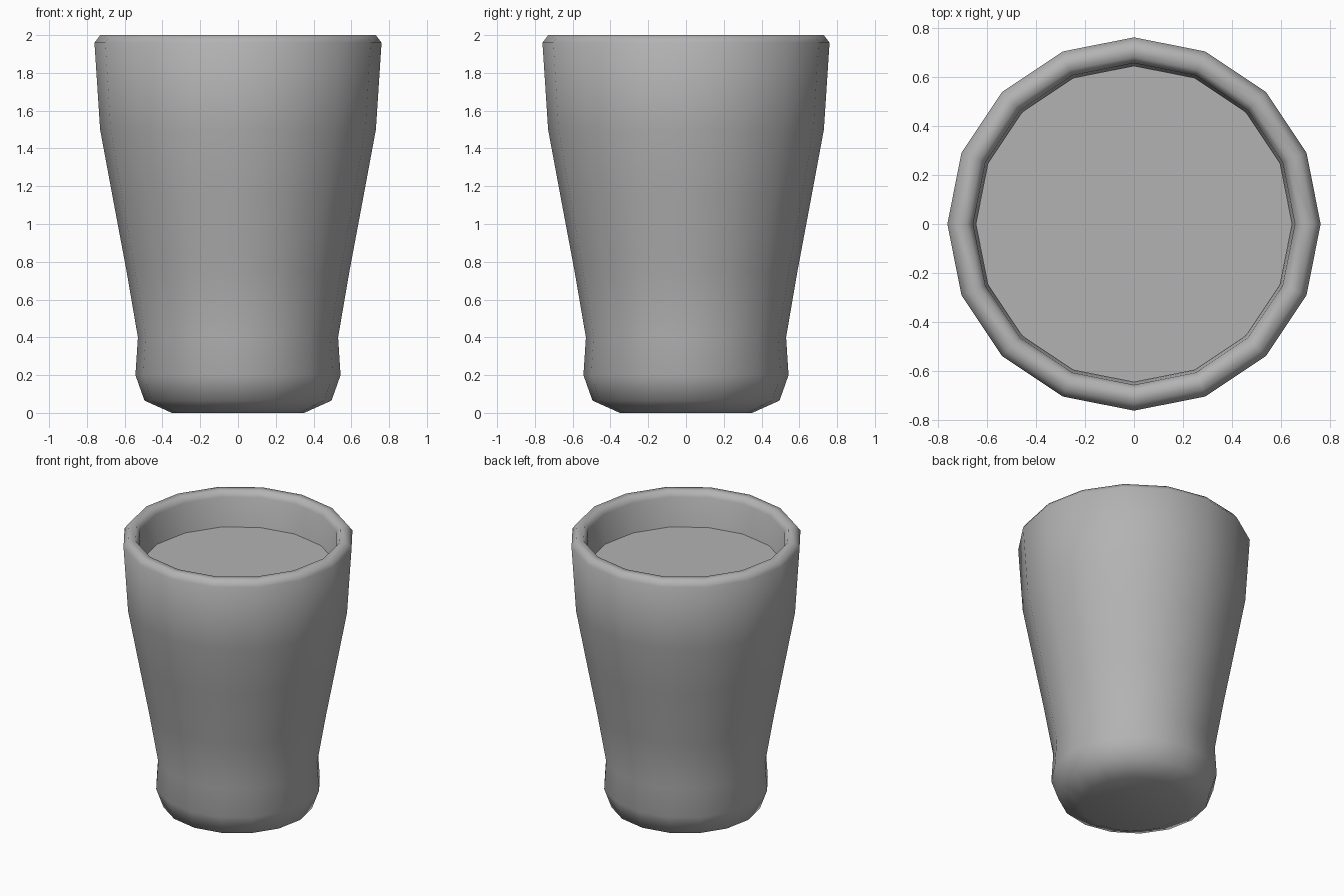
import bpy, bmesh, math

if "Cube" in bpy.data.objects:
    bpy.data.objects.remove(bpy.data.objects["Cube"])

SIDES = 16

def material(name, rgb):
    m = bpy.data.materials.new(name)
    m.diffuse_color = (*rgb, 1)
    m.use_nodes = True
    m.node_tree.nodes["Principled BSDF"].inputs["Base Color"].default_value = m.diffuse_color
    return m

def lathe(name, profile, mat, smooth):
    """Revolve (radius, z) points; the first and last rings are capped."""
    bm = bmesh.new()
    rings = [[bm.verts.new((r * math.cos(2 * math.pi * i / SIDES),
                            r * math.sin(2 * math.pi * i / SIDES), z))
              for i in range(SIDES)] for r, z in profile]
    for a, b in zip(rings, rings[1:]):
        for i in range(SIDES):
            j = (i + 1) % SIDES
            bm.faces.new((a[i], a[j], b[j], b[i]))
    bm.faces.new(rings[0][::-1])
    bm.faces.new(rings[-1])
    for f in bm.faces:
        f.smooth = smooth
    me = bpy.data.meshes.new(name)
    bm.to_mesh(me)
    bm.free()
    me.materials.append(mat)
    ob = bpy.data.objects.new(name, me)
    bpy.context.collection.objects.link(ob)
    return ob

grey = material("light_grey", (0.45, 0.45, 0.45))

# Glass: outer wall up, rounded rim, inner wall down to the inside floor
lathe("glass", [
    (0.35, 0.0), (0.495, 0.065), (0.543, 0.2), (0.53, 0.4), (0.59, 0.75),
    (0.665, 1.15), (0.73, 1.5), (0.76, 1.96), (0.73, 2.0),
    (0.68, 2.0), (0.655, 1.96), (0.635, 1.5), (0.57, 1.15), (0.495, 0.75),
    (0.435, 0.4), (0.43, 0.2), (0.36, 0.12)], grey, True)

# Drink: fills the glass to just below the rim
lathe("drink", [
    (0.35, 0.13), (0.425, 0.2), (0.43, 0.4), (0.49, 0.75), (0.565, 1.15),
    (0.63, 1.5), (0.644, 1.75)], grey, False)
